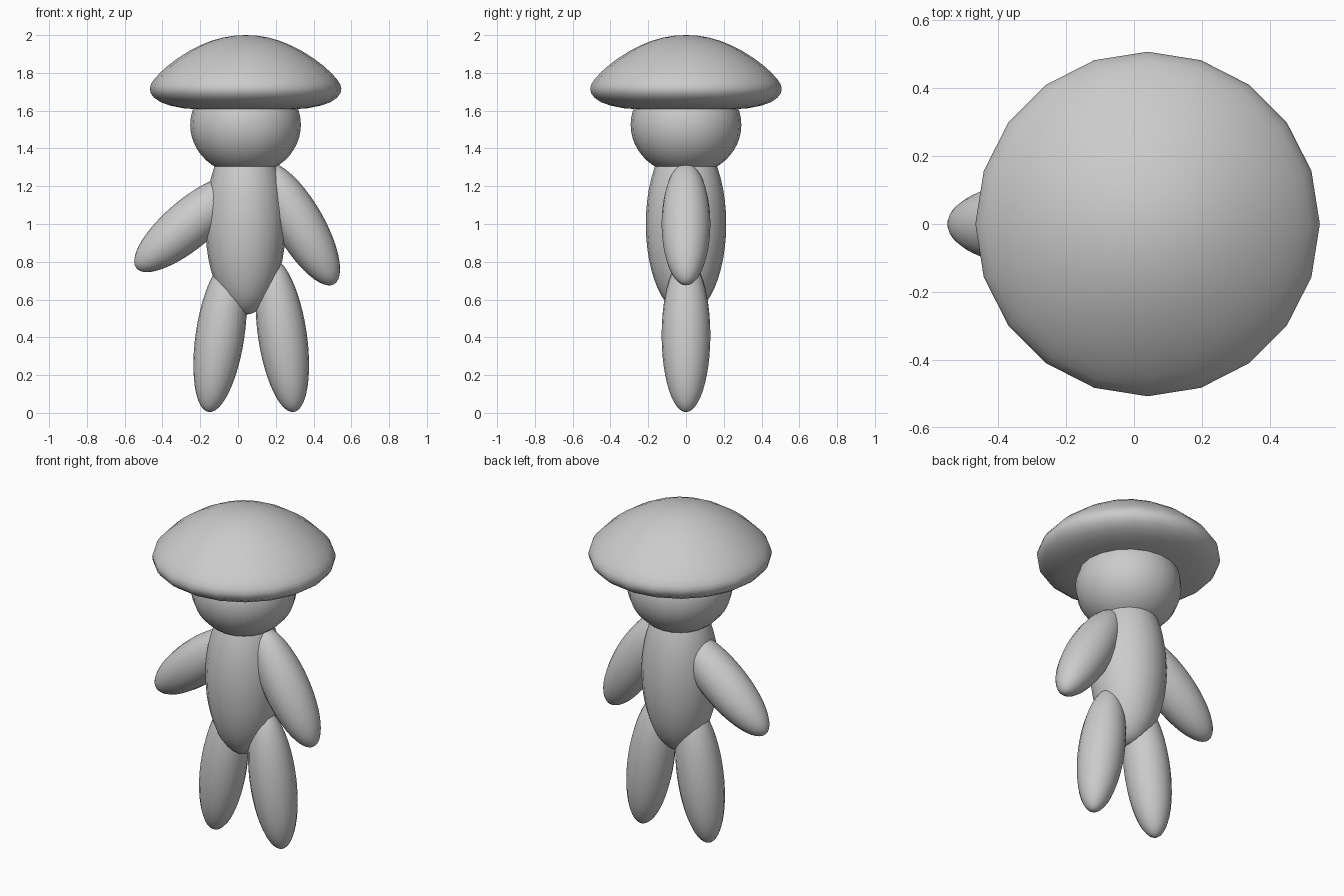
import bpy, math

if "Cube" in bpy.data.objects:
    bpy.data.objects.remove(bpy.data.objects["Cube"])

SEG = 20


def ellipsoid(name, center, radii, tilt=0.0):
    """Smooth stretched sphere, tilted in the front (xz) plane."""
    bpy.ops.mesh.primitive_uv_sphere_add(segments=SEG, ring_count=24, radius=1,
                                         location=center, rotation=(0, math.radians(tilt), 0))
    ob = bpy.context.object
    ob.name = name
    ob.scale = radii
    bpy.ops.object.shade_smooth()
    return ob


def lathe(name, profile, center):
    """Closed surface of revolution; first and last points are poles."""
    verts = [(0, 0, profile[0][1])]
    for r, z in profile[1:-1]:
        for i in range(SEG):
            a = 2 * math.pi * i / SEG
            verts.append((r * math.cos(a), r * math.sin(a), z))
    verts.append((0, 0, profile[-1][1]))
    rings, last = len(profile) - 2, len(verts) - 1
    faces = []
    for i in range(SEG):
        j = (i + 1) % SEG
        faces.append((0, 1 + i, 1 + j))
        for k in range(rings - 1):
            a, b = 1 + k * SEG, 1 + (k + 1) * SEG
            faces.append((a + i, b + i, b + j, a + j))
        b = 1 + (rings - 1) * SEG
        faces.append((b + i, last, b + j))
    me = bpy.data.meshes.new(name)
    me.from_pydata(verts, [], faces)
    me.polygons.foreach_set("use_smooth", [True] * len(me.polygons))
    ob = bpy.data.objects.new(name, me)
    ob.location = center
    bpy.context.collection.objects.link(ob)
    return ob


# Body and head share one axis
ellipsoid("body", (0.04, 0, 1.0), (0.213, 0.213, 0.48))
ellipsoid("head", (0.04, 0, 1.525), (0.293, 0.293, 0.267))

# Domed cap with rounded rim and flat underside
lathe("mushroom_cap", [
    (0, 2.0), (0.06, 1.997), (0.12, 1.987), (0.18, 1.970), (0.24, 1.946),
    (0.30, 1.915), (0.36, 1.877), (0.41, 1.839), (0.45, 1.803), (0.48, 1.771),
    (0.50, 1.742), (0.507, 1.718), (0.503, 1.694), (0.485, 1.669), (0.45, 1.645),
    (0.40, 1.627), (0.33, 1.613), (0.25, 1.607), (0.15, 1.605), (0, 1.605)],
    (0.04, 0, 0))

# Arms, posed differently on each side
ellipsoid("left_arm", (-0.254, 0, 1.003), (0.13, 0.129, 0.37), 50)
ellipsoid("right_arm", (0.325, 0, 1.0), (0.129, 0.129, 0.368), -30)

# Legs, splayed outward
for side, s in (("left", -1), ("right", 1)):
    ellipsoid(side + "_leg", (0.07 + s * 0.165, 0, 0.411), (0.129, 0.129, 0.411), -s * 8.5)
